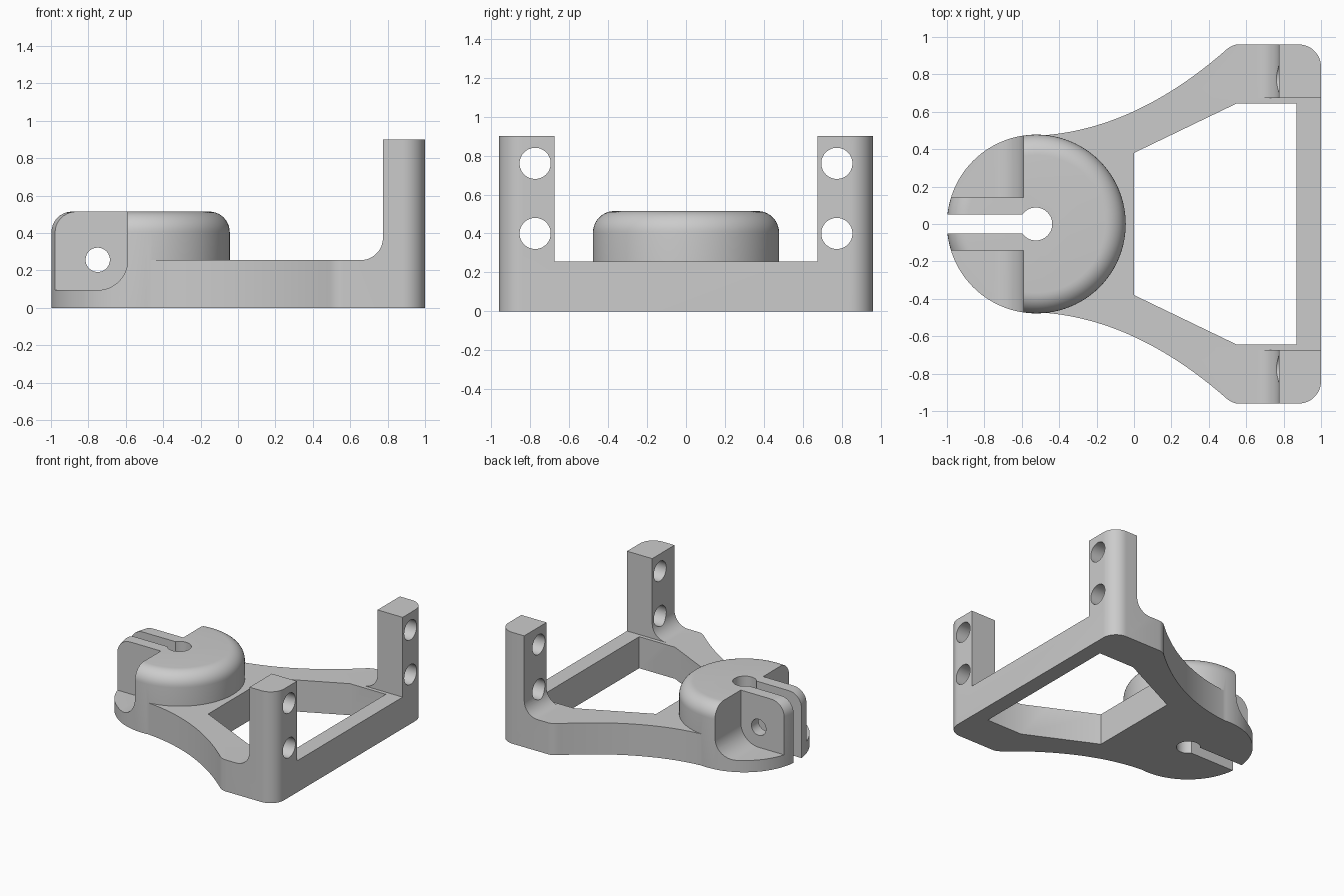
import bpy, bmesh
from math import sin, cos, pi, radians

if "Cube" in bpy.data.objects:
    bpy.data.objects.remove(bpy.data.objects["Cube"])


def arc(cx, cy, r, a0, a1, n=12):
    return [(cx + r * cos(radians(a0 + (a1 - a0) * i / n)),
             cy + r * sin(radians(a0 + (a1 - a0) * i / n))) for i in range(n + 1)]


def curve(p, c, q, n):
    return [tuple((1 - t) ** 2 * a + 2 * t * (1 - t) * b + t * t * d for a, b, d in zip(p, c, q))
            for t in (i / n for i in range(n + 1))]


def circle(cx, cy, r, n=48):
    return arc(cx, cy, r, 0, 360, n)[:-1]


def rect(x0, y0, x1, y1):
    return [(x0, y0), (x1, y0), (x1, y1), (x0, y1)]


def loft(name, rings):
    bm = bmesh.new()
    loops = [[bm.verts.new(p) for p in ring] for ring in rings]
    for a, b in zip(loops, loops[1:]):
        for i in range(len(a)):
            j = (i + 1) % len(a)
            bm.faces.new((a[i], a[j], b[j], b[i]))
    bm.faces.new(loops[0])
    bm.faces.new(loops[-1])
    bmesh.ops.recalc_face_normals(bm, faces=bm.faces)
    mesh = bpy.data.meshes.new(name)
    bm.to_mesh(mesh)
    bm.free()
    ob = bpy.data.objects.new(name, mesh)
    bpy.context.collection.objects.link(ob)
    return ob


def prism(name, pts, lo, hi, axis='z'):
    place = {'x': lambda a, b, d: (d, a, b),
             'y': lambda a, b, d: (a, d, b),
             'z': lambda a, b, d: (a, b, d)}[axis]
    return loft(name, [[place(a, b, d) for a, b in pts] for d in (lo, hi)])


def boolean(target, tool, op='DIFFERENCE'):
    tool.hide_render = True
    mod = target.modifiers.new(op, 'BOOLEAN')
    mod.operation, mod.solver, mod.object = op, 'EXACT', tool
    bpy.context.view_layer.objects.active = target
    bpy.ops.object.modifier_apply(modifier=mod.name)
    bpy.data.objects.remove(tool)


BASE_Z, TOP_Z = 0.255, 0.90
CX, R = -0.522, 0.478

# flared frame, extruded to post height
half = (curve((-0.5, 0.473), (0.0, 0.505), (0.48, 0.92), 24)
        + curve((0.48, 0.92), (0.52, 0.96), (0.56, 0.96), 5)[1:]
        + arc(0.88, 0.84, 0.12, 90, 0))
body = prism('clamp_bracket', half + [(x, -y) for x, y in reversed(half)], 0, TOP_Z)

# leave only the two filleted posts above the base
above = ([(-0.7, BASE_Z)] + arc(0.655, BASE_Z + 0.12, 0.12, -90, 0)
         + [(0.775, 1.1), (-0.7, 1.1)])
boolean(body, prism('above_base_cutter', above, -1.2, 1.2, 'y'))
boolean(body, prism('post_gap_cutter', rect(0.3, -0.675, 1.2, 0.675), BASE_Z, 1.1))

# window through the frame
window = [(0, -0.38), (0.55, -0.645), (0.87, -0.645), (0.87, 0.645), (0.55, 0.645), (0, 0.38)]
boolean(body, prism('window_cutter', window, -0.1, 0.6))

# round boss with a filleted top edge
steps = [(R, 0)] + arc(R - 0.11, 0.405, 0.11, 0, 90, 10)
boss = loft('boss', [[(x, y, z) for x, y in circle(CX, 0, r, 96)] for r, z in steps])
boolean(body, boss, 'UNION')

# side pockets that form the clamp ears, and paired post holes
pocket = ([(-1.2, 0.095)] + arc(-0.75, 0.255, 0.16, -90, 0)
          + [(-0.59, 0.7), (-1.2, 0.7)])
for s in (-1, 1):
    boolean(body, prism('pocket_cutter', pocket, s * 0.143, s * 0.7, 'y'))
    for z in (0.40, 0.76):
        boolean(body, prism('post_hole_cutter', circle(s * 0.775, z, 0.08), 0.6, 1.2, 'x'))

# shaft bore, clamp slot and clamp bolt hole
boolean(body, prism('bore_cutter', circle(-0.525, 0, 0.088), -0.1, 0.7))
boolean(body, prism('slot_cutter', rect(-1.2, -0.051, -0.525, 0.051), -0.1, 0.7))
boolean(body, prism('bolt_hole_cutter', circle(-0.75, 0.257, 0.065), -0.6, 0.6, 'y'))

bpy.ops.object.select_all(action='DESELECT')
body.select_set(True)
bpy.context.view_layer.objects.active = body
bpy.ops.object.shade_smooth_by_angle(angle=radians(30))
